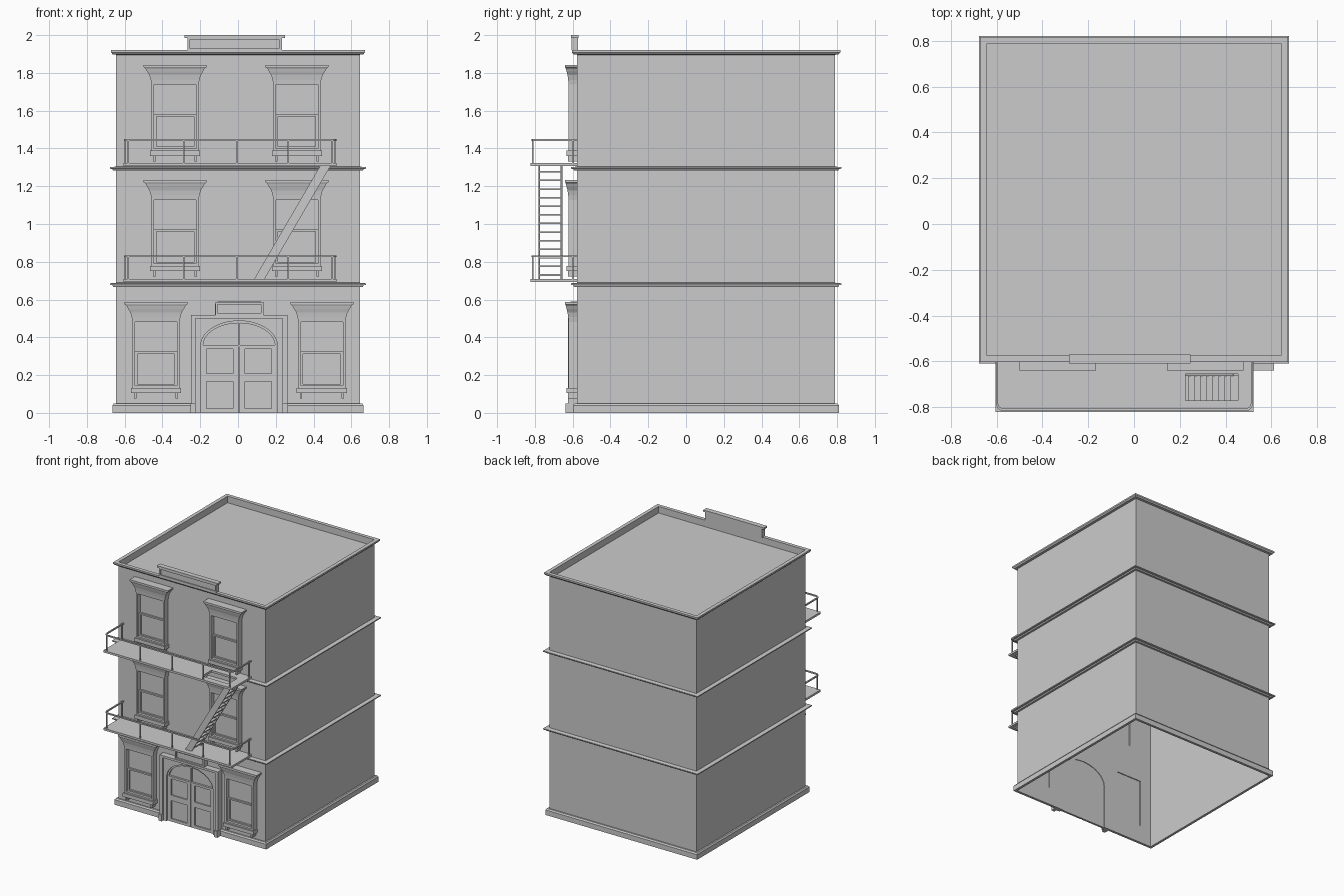
import bpy, bmesh, math
from mathutils import Matrix

if "Cube" in bpy.data.objects:
    bpy.data.objects.remove(bpy.data.objects["Cube"])

W, F, B = 0.645, -0.577, 0.79      # wall half width, front y, back y
ROOF = 1.868


def finish(name, bm):
    bmesh.ops.recalc_face_normals(bm, faces=bm.faces)
    me = bpy.data.meshes.new(name)
    bm.to_mesh(me)
    bm.free()
    ob = bpy.data.objects.new(name, me)
    bpy.context.collection.objects.link(ob)
    return ob


def boxes(name, items):
    """Boxes given as x0, x1, y0, y1, z0, z1, joined in one object."""
    bm = bmesh.new()
    for x0, x1, y0, y1, z0, z1 in items:
        m = Matrix.Translation(((x0 + x1) / 2, (y0 + y1) / 2, (z0 + z1) / 2))
        m = m @ Matrix.Diagonal((x1 - x0, y1 - y0, z1 - z0, 1))
        bmesh.ops.create_cube(bm, size=1, matrix=m)
    return finish(name, bm)


def frame(x0, x1, z0, z1, w, y0, y1):
    """Four boxes of a rectangular frame."""
    return [(x0, x0 + w, y0, y1, z0, z1), (x1 - w, x1, y0, y1, z0, z1),
            (x0 + w, x1 - w, y0, y1, z0, z0 + w), (x0 + w, x1 - w, y0, y1, z1 - w, z1)]


def plates(name, outlines, y0, y1):
    """Outlines in x, z extruded along y."""
    bm = bmesh.new()
    for pts in outlines:
        f = bm.faces.new([bm.verts.new((x, y0, z)) for x, z in pts])
        ext = bmesh.ops.extrude_face_region(bm, geom=[f], use_keep_orig=True)
        vs = [g for g in ext['geom'] if isinstance(g, bmesh.types.BMVert)]
        bmesh.ops.translate(bm, verts=vs, vec=(0, y1 - y0, 0))
    return finish(name, bm)


def sweep(name, path, prof, loop=True, closed=True):
    """Profile (offset, z) along a path of x, y, normal x, normal y."""
    bm = bmesh.new()
    rows = [[bm.verts.new((x + nx * o, y + ny * o, z)) for o, z in prof] for x, y, nx, ny in path]
    n, k = len(rows), len(prof)
    for i in range(n if loop else n - 1):
        a, b = rows[i], rows[(i + 1) % n]
        for j in range(k if closed else k - 1):
            q = (j + 1) % k
            bm.faces.new((a[j], b[j], b[q], a[q]))
    if not loop and closed:
        bm.faces.new(rows[0])
        bm.faces.new(rows[-1])
    return finish(name, bm)


corners = [(-W, F, -1, -1), (-W, B, -1, 1), (W, B, 1, 1), (W, F, 1, -1)]
windows = [(-0.434, 0.587), (0.444, 0.587)] + [(x, t) for t in (1.233, 1.843) for x in (-0.333, 0.312)]

# front wall with window and door openings
holes = [(x - 0.12, x + 0.12, t - 0.455, t - 0.05) for x, t in windows] + [(-0.235, 0.245, 0, 0.505)]
xs = sorted({-W, W} | {v for h in holes for v in h[:2]})
zs = sorted({0, 1.905} | {v for h in holes for v in h[2:]})
bm = bmesh.new()
grid = [[bm.verts.new((x, F, z)) for z in zs] for x in xs]
for i in range(len(xs) - 1):
    for j in range(len(zs) - 1):
        cx, cz = (xs[i] + xs[i + 1]) / 2, (zs[j] + zs[j + 1]) / 2
        if not any(h[0] < cx < h[1] and h[2] < cz < h[3] for h in holes):
            bm.faces.new((grid[i][j], grid[i + 1][j], grid[i + 1][j + 1], grid[i][j + 1]))
finish("front_wall", bm)

# side and back walls, open underneath, and sunken roof
sweep("side_and_back_walls", corners, [(0, 0), (0, 1.905)], loop=False, closed=False)
bm = bmesh.new()
bm.faces.new([bm.verts.new((x, y, ROOF)) for x, y, _, _ in corners])
finish("roof", bm)

# plinth, floor belts and roof cornice
base_path = [(-0.25, F, 0, -1)] + corners + [(0.26, F, 0, -1)]
sweep("plinth", base_path, [(0, 0), (0.02, 0), (0.02, 0.04), (0.012, 0.05), (0, 0.05)], loop=False)
for name, z in (("lower_belt", 0.667), ("upper_belt", 1.282)):
    sweep(name, corners, [(0, z), (0.016, z), (0.02, z + 0.009), (0.032, z + 0.011),
                          (0.032, z + 0.019), (0, z + 0.022)])
sweep("roof_cornice", corners, [(-0.002, ROOF), (-0.002, 1.92), (0.027, 1.92), (0.027, 1.908),
                                (0.018, 1.898), (0, 1.896)])

# raised crest above the cornice
boxes("roof_crest", [(-0.267, 0.232, -0.598, -0.572, 1.915, 1.986),
                     (-0.284, 0.248, -0.61, -0.57, 1.986, 2.0)]
      + frame(-0.267, 0.232, 1.92, 1.986, 0.011, -0.606, -0.598))

# windows
for i, (x, t) in enumerate(windows):
    n = "window_%d_" % (i + 1)
    boxes(n + "casing", frame(x - 0.125, x + 0.125, t - 0.457, t - 0.05, 0.014, -0.622, F))
    head = [(x - 0.125, F, -1, 0), (x - 0.125, -0.622, -1, -0.45),
            (x + 0.125, -0.622, 1, -0.45), (x + 0.125, F, 1, 0)]
    sweep(n + "cornice", head, [(0, t - 0.105), (0.004, t - 0.08), (0.011, t - 0.055), (0.023, t - 0.036),
                                (0.03, t - 0.022), (0.036, t - 0.016), (0.042, t - 0.012),
                                (0.042, t), (0, t)], loop=False)
    boxes(n + "cornice_top", [(x - 0.125, x + 0.125, -0.622, F, t - 0.05, t)])
    boxes(n + "sashes", [(x - 0.112, x + 0.112, -0.588, -0.584, t - 0.457, t - 0.06)]
          + frame(x - 0.111, x + 0.111, t - 0.445, t - 0.262, 0.012, -0.602, -0.588))
    boxes(n + "sill", [(x - 0.133, x + 0.133, -0.633, F, t - 0.483, t - 0.455)]
          + [(x + s - 0.006, x + s + 0.006, -0.625, F, t - 0.512, t - 0.483) for s in (-0.11, 0.11)])

# door surround with arched opening
cx, r = 0.0055, 0.2025


def arch(rx, rz, n=20):
    return [(cx + rx * math.cos(math.pi * k / n), 0.355 + rz * math.sin(math.pi * k / n)) for k in range(n + 1)]


L, R = cx - r, cx + r
plates("door_surround", [[(L, 0), (-0.25, 0), (-0.25, 0.515), (0.262, 0.515), (0.262, 0), (R, 0)]
                         + arch(r, 0.132)], F, -0.612)
plates("door_outer_trim", [[(-0.25, 0), (-0.25, 0.517), (0.262, 0.517), (0.262, 0), (0.236, 0),
                            (0.236, 0.5), (-0.224, 0.5), (-0.224, 0)]], F, -0.625)
boxes("door_pillar_feet", [(-0.252, -0.224, -0.637, F, 0, 0.05), (0.236, 0.264, -0.637, F, 0, 0.05)])

# plaque over the door
plates("door_plaque", [[(-0.122, 0.515), (-0.122, 0.575), (-0.108, 0.589), (0.122, 0.589),
                        (0.136, 0.575), (0.136, 0.515)]], F, -0.612)
boxes("plaque_border", frame(-0.12, 0.134, 0.516, 0.587, 0.012, -0.62, -0.612))

# double doors and fanlight
door = [(L, R, -0.588, -0.582, 0, 0.355)]
for x0, x1 in ((L, cx - 0.002), (cx + 0.002, R)):
    door += [(x0, x0 + 0.03, -0.598, -0.588, 0, 0.355), (x1 - 0.03, x1, -0.598, -0.588, 0, 0.355)]
    door += [(x0 + 0.03, x1 - 0.03, -0.598, -0.588, a, b) for a, b in ((0, 0.022), (0.165, 0.208), (0.338, 0.355))]
boxes("double_doors", door)
plates("fanlight_pane", [arch(r, 0.132)], -0.582, -0.588)
plates("fanlight_frame", [arch(r, 0.132) + arch(r - 0.012, 0.12)[::-1]], -0.585, -0.602)
boxes("fanlight_bars", [(cx - 0.006, cx + 0.006, -0.598, -0.585, 0.355, 0.48),
                        (L, R, -0.604, -0.585, 0.35, 0.36)])

# fire escape balconies: upper deck has a stair opening
X0, X1, Y0 = -0.605, 0.522, -0.822
hx0, hx1, hy0, hy1 = 0.225, 0.455, -0.772, -0.655
boxes("lower_deck", [(X0, X1, Y0, F, 0.692, 0.708)])
boxes("upper_deck", [(X0, hx0, Y0, F, 1.308, 1.324), (hx1, X1, Y0, F, 1.308, 1.324),
                     (hx0, hx1, Y0, hy0, 1.308, 1.324), (hx0, hx1, hy1, F, 1.308, 1.324)])
rail = [(X0 + 0.006, F, -1, 0)]
for c, a0 in ((X0 + 0.036, 180), (X1 - 0.036, 270)):
    for k in range(6):
        a = math.radians(a0 + 18 * k)
        rail.append((c + 0.03 * math.cos(a), -0.782 + 0.03 * math.sin(a), math.cos(a), math.sin(a)))
rail.append((X1 - 0.006, F, 1, 0))
for name, z in (("lower", 0.706), ("upper", 1.322)):
    h = z + 0.118
    sweep(name + "_handrail", rail, [(-0.005, h), (0.005, h), (0.005, h + 0.01), (-0.005, h + 0.01)], loop=False)
    posts = [(x, -0.812) for x in (-0.58, -0.288, -0.006, 0.265, 0.498)]
    posts += [(x, -0.6) for x in (X0 + 0.006, X1 - 0.006)]
    boxes(name + "_rail_posts", [(x - 0.004, x + 0.004, y - 0.004, y + 0.004, z, h + 0.005) for x, y in posts])

# stair between the balconies
side = [(0.085, 0.708), (0.14, 0.708), (0.49, 1.308), (0.435, 1.308)]
plates("stair_stringer_front", [side], -0.782, -0.772)
plates("stair_stringer_rear", [side], -0.665, -0.655)
treads = []
for k in range(13):
    z = 0.73 + k * 0.0455
    x = 0.1125 + (z - 0.708) * 0.5833
    treads.append((x - 0.022, x + 0.022, -0.776, -0.66, z - 0.004, z + 0.004))
boxes("stair_treads", treads)
